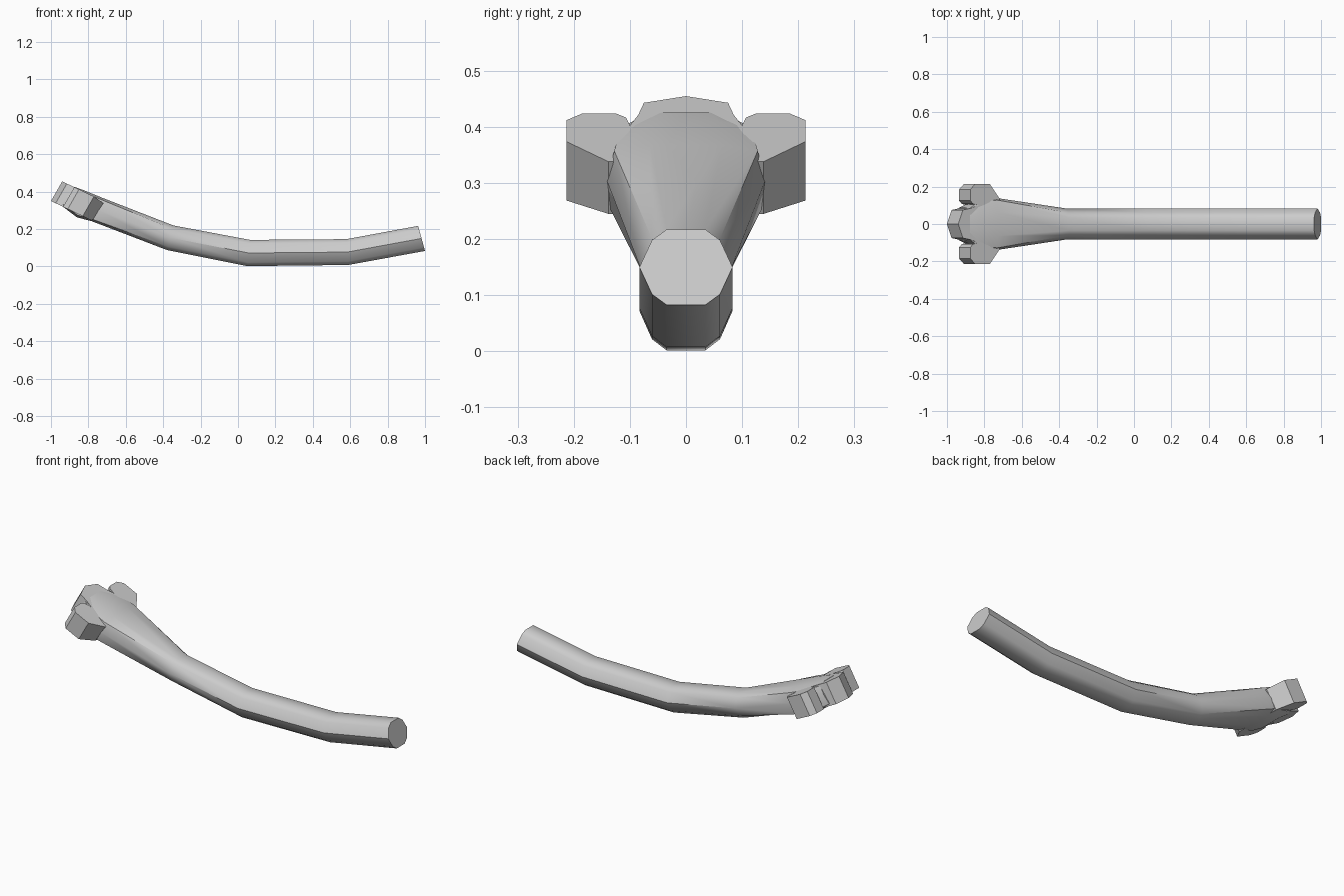
import bpy, bmesh, math

if "Cube" in bpy.data.objects:
    bpy.data.objects.remove(bpy.data.objects["Cube"])


def finish(name, bm, angle):
    bmesh.ops.recalc_face_normals(bm, faces=bm.faces[:])
    mesh = bpy.data.meshes.new(name)
    bm.to_mesh(mesh)
    bm.free()
    obj = bpy.data.objects.new(name, mesh)
    bpy.context.collection.objects.link(obj)
    bpy.ops.object.select_all(action='DESELECT')
    bpy.context.view_layer.objects.active = obj
    obj.select_set(True)
    bpy.ops.object.shade_smooth_by_angle(angle=math.radians(angle))
    return obj


# Ten-sided half profiles: (fraction of half width, fraction of height)
ROUND = [(.42, 1), (.73, .86), (1, .5), (.73, .14), (.42, 0)]
FLAT = [(.45, .98), (.9, .90), (1, .5), (.95, .08), (.5, 0)]

# Stations along the curve: bottom x, z, top x, z, half width, profile
stations = [
    (1.0, .083, .963, .217, .083, ROUND),
    (.59, .008, .58, .146, .083, ROUND),
    (.05, .002, .065, .142, .083, ROUND),
    (-.38, .088, -.345, .219, .083, ROUND),
    (-.785, .243, -.725, .370, .142, FLAT),
    (-.86, .262, -.83, .413, .13, FLAT),
    (-.945, .326, -.875, .428, .09, FLAT),
]

# Curved shaft with flared neck
bm = bmesh.new()
rings = []
for bx, bz, tx, tz, w, prof in stations:
    loop = prof + [(-y, t) for y, t in reversed(prof)]
    rings.append([bm.verts.new((bx + (tx - bx) * t, y * w, bz + (tz - bz) * t))
                  for y, t in loop])
for a, b in zip(rings, rings[1:]):
    for i in range(len(a)):
        j = (i + 1) % len(a)
        bm.faces.new((a[i], a[j], b[j], b[i]))
bm.faces.new(rings[0])
bm.faces.new(rings[-1])
finish("curved_shaft", bm, 40)

# Three-lobed tilted head plate, half outline mirrored across y
half = [(-.78, .138), (-.83, .213), (-.91, .213), (-.935, .185), (-.935, .125),
        (-.92, .107), (-.89, .10), (-.93, .085), (-.975, .075)]
outline = half + [(-1.0, 0)] + [(x, -y) for x, y in reversed(half)]
bm = bmesh.new()
base = bm.faces.new([bm.verts.new((x, y, .245 + .477 * (-.78 - x))) for x, y in outline])
top = bmesh.ops.extrude_face_region(bm, geom=[base], use_keep_orig=True)
for v in top["geom"]:
    if isinstance(v, bmesh.types.BMVert):
        v.co.x += .06
        v.co.z += .105 if v.co.x < -.75 else .093
finish("lobed_head", bm, 25)
